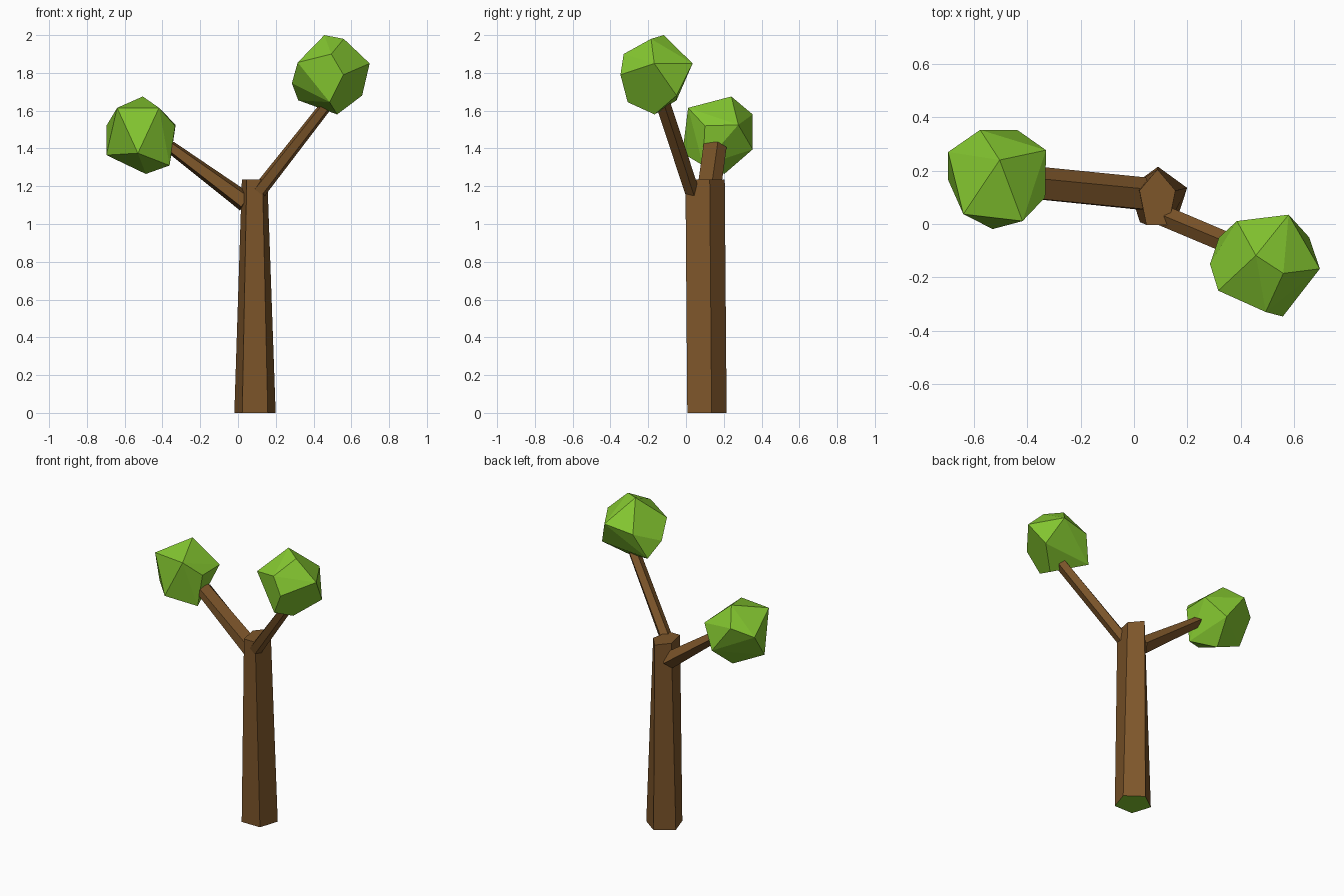
import bpy, bmesh, math
from mathutils import Vector

if "Cube" in bpy.data.objects:
    bpy.data.objects.remove(bpy.data.objects["Cube"])


def material(name, rgb):
    m = bpy.data.materials.new(name)
    m.diffuse_color = (*rgb, 1)
    m.use_nodes = True
    m.node_tree.nodes["Principled BSDF"].inputs["Base Color"].default_value = m.diffuse_color
    return m


BARK = material("bark", (0.205, 0.092, 0.023))
LEAF = material("leaf", (0.235, 0.578, 0.03))


def finish(name, bm, *mats):
    bmesh.ops.recalc_face_normals(bm, faces=bm.faces)
    mesh = bpy.data.meshes.new(name)
    bm.to_mesh(mesh)
    bm.free()
    for m in mats:
        mesh.materials.append(m)
    obj = bpy.data.objects.new(name, mesh)
    bpy.context.collection.objects.link(obj)
    return obj


def limb(name, start, end, size0, size1, axis=None, green_base=False):
    """Tapered five-sided limb, point to the back; sizes are (width, depth) radii."""
    start, end = Vector(start), Vector(end)
    d = (Vector(axis) if axis else end - start).normalized()
    back = Vector((0, 1, 0))
    back = (back - d * back.dot(d)).normalized()
    side = back.cross(d)
    bm = bmesh.new()
    rings = []
    for c, (w, h) in ((start, size0), (end, size1)):
        angles = [math.tau * k / 5 for k in range(5)]
        rings.append([bm.verts.new(c + side * w * math.sin(a) + back * h * math.cos(a))
                      for a in angles])
    base = bm.faces.new(rings[0])
    bm.faces.new(rings[1])
    for i in range(5):
        j = (i + 1) % 5
        bm.faces.new((rings[0][i], rings[0][j], rings[1][j], rings[1][i]))
    if green_base:
        base.material_index = 1
    return finish(name, bm, BARK, LEAF)


def foliage(name, points):
    """Faceted leaf ball wrapped around a few corner points."""
    bm = bmesh.new()
    for p in points:
        bm.verts.new(p)
    bmesh.ops.convex_hull(bm, input=bm.verts)
    bmesh.ops.dissolve_limit(bm, angle_limit=math.radians(4),
                             verts=bm.verts, edges=bm.edges)
    return finish(name, bm, LEAF)


# Trunk narrows sideways only
limb("trunk", (0.09, 0.1, 0), (0.088, 0.09, 1.235),
     (0.115, 0.115), (0.071, 0.115), axis=(0, 0, 1), green_base=True)

# Branches
limb("left_branch", (0.04, 0.108, 1.115), (-0.36, 0.148, 1.41),
     (0.055, 0.067), (0.034, 0.067))
limb("right_branch", (0.105, 0.033, 1.165), (0.485, -0.128, 1.65),
     (0.041, 0.041), (0.033, 0.041))

# Leaf balls
foliage("left_foliage", [
    (-0.504, 0.24, 1.675), (-0.64, 0.037, 1.615), (-0.418, 0.011, 1.615),
    (-0.333, 0.10, 1.52), (-0.33, 0.277, 1.525), (-0.577, 0.353, 1.58),
    (-0.438, 0.353, 1.395), (-0.697, 0.27, 1.52), (-0.697, 0.165, 1.365),
    (-0.53, -0.019, 1.375), (-0.362, 0.09, 1.31), (-0.488, 0.203, 1.265)])
foliage("right_foliage", [
    (0.457, -0.118, 2.0), (0.56, -0.185, 1.98), (0.697, -0.168, 1.85),
    (0.494, -0.33, 1.90), (0.558, -0.347, 1.79), (0.316, -0.25, 1.855),
    (0.285, -0.15, 1.745), (0.58, 0.035, 1.85), (0.386, 0.011, 1.82),
    (0.657, -0.05, 1.68), (0.319, -0.05, 1.655), (0.525, -0.166, 1.58),
    (0.485, -0.309, 1.645)])
